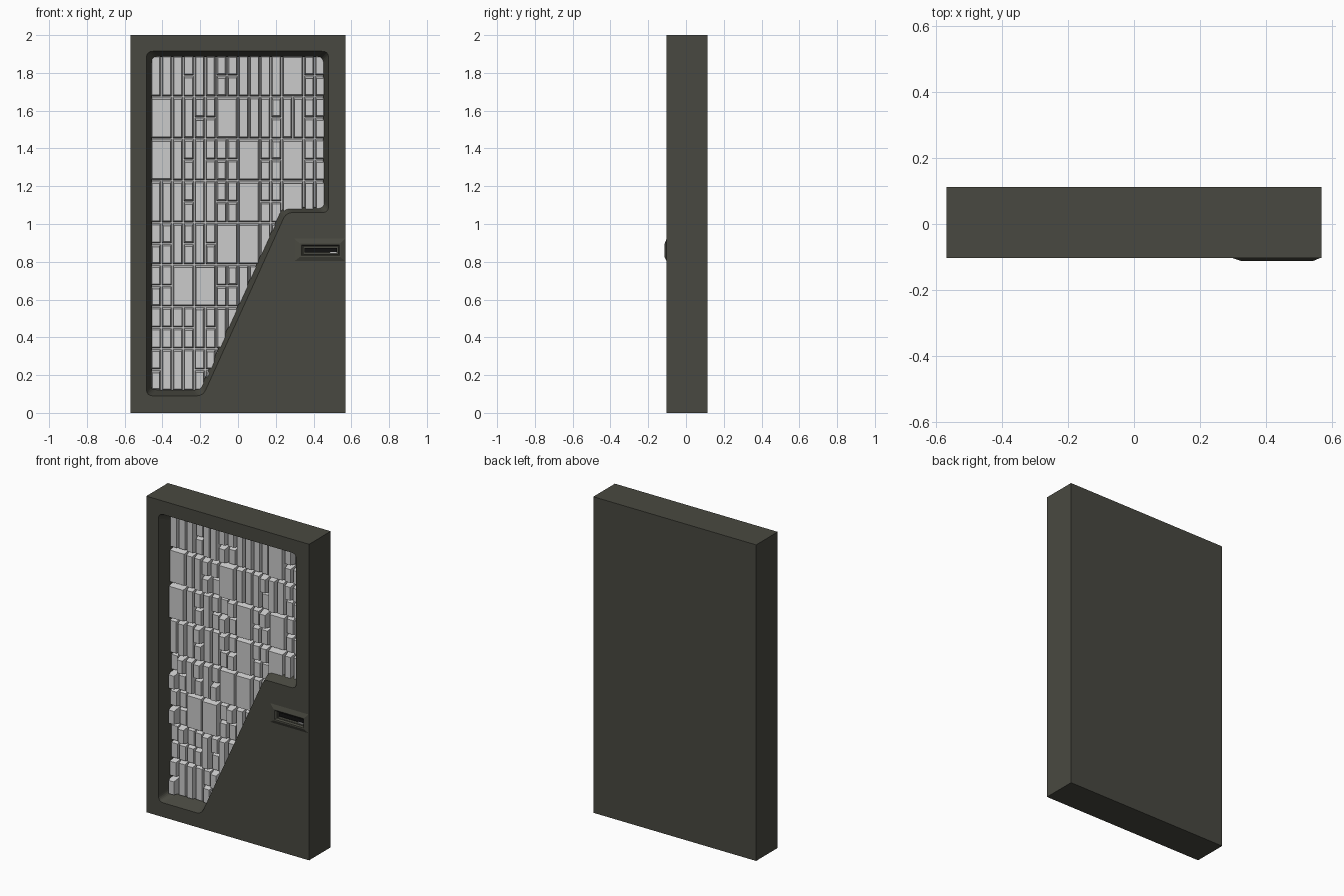
import bpy, bmesh, random
from mathutils import Vector

if "Cube" in bpy.data.objects:
    bpy.data.objects.remove(bpy.data.objects["Cube"])

random.seed(4)
FRONT, BACK = -0.103, 0.113
FLOOR = 0.012                      # y of the recess floor


def material(name, rgb):
    m = bpy.data.materials.new(name)
    m.diffuse_color = (*rgb, 1)
    m.use_nodes = True
    m.node_tree.nodes["Principled BSDF"].inputs["Base Color"].default_value = m.diffuse_color
    return m


OLIVE = material("olive_paint", (0.066, 0.066, 0.052))
BLACK = material("black", (0.006, 0.006, 0.006))


def finish(bm, name, mat=None):
    bmesh.ops.recalc_face_normals(bm, faces=bm.faces)
    me = bpy.data.meshes.new(name)
    bm.to_mesh(me)
    bm.free()
    ob = bpy.data.objects.new(name, me)
    bpy.context.collection.objects.link(ob)
    if mat:
        me.materials.append(mat)
    return ob


def loft(bm, loops):
    """Skin a list of (xz points, y) loops and cap both ends."""
    rings = [[bm.verts.new((p[0], y, p[1])) for p in pts] for pts, y in loops]
    n = len(rings[0])
    for a, b in zip(rings, rings[1:]):
        for i in range(n):
            bm.faces.new((a[i], a[(i + 1) % n], b[(i + 1) % n], b[i]))
    bm.faces.new(rings[0])
    bm.faces.new(rings[-1])


def rect(x0, x1, z0, z1):
    return [(x0, z0), (x1, z0), (x1, z1), (x0, z1)]


def inset(pts, d):
    """Move every edge of a counter-clockwise outline inward by d."""
    out = []
    for i, p in enumerate(pts):
        a = (p - pts[i - 1]).normalized()
        b = (pts[(i + 1) % len(pts)] - p).normalized()
        na, nb = Vector((-a.y, a.x)), Vector((-b.y, b.x))
        out.append(p + (na + nb) * (d / (1 + na.dot(nb))))
    return out


def rounded(pts, t, steps=6):
    out = []
    for i, p in enumerate(pts):
        a = p + (pts[i - 1] - p).normalized() * t
        b = p + (pts[(i + 1) % len(pts)] - p).normalized() * t
        for k in range(steps + 1):
            s = k / steps
            out.append(a * (1 - s) ** 2 + p * 2 * s * (1 - s) + b * s * s)
    return out


def cut(ob, cutter):
    m = ob.modifiers.new("cut", 'BOOLEAN')
    m.operation, m.object, m.solver = 'DIFFERENCE', cutter, 'EXACT'
    bpy.context.view_layer.objects.active = ob
    bpy.ops.object.modifier_apply(modifier=m.name)
    bpy.data.objects.remove(cutter)


# door slab
bm = bmesh.new()
loft(bm, [(rect(-0.57, 0.57, 0, 2), FRONT), (rect(-0.57, 0.57, 0, 2), BACK)])
slab = finish(bm, "door_slab", OLIVE)

# window recess with sloping walls
outline = [Vector(p) for p in ((-0.485, 0.09), (-0.185, 0.09), (0.255, 1.06),
                               (0.48, 1.06), (0.48, 1.915), (-0.485, 1.915))]
inner = inset(outline, 0.03)
bm = bmesh.new()
loft(bm, [(rounded(outline, 0.035), FRONT - 0.001), (rounded(inner, 0.04), -0.01),
          (rounded(inner, 0.04), FLOOR)])
cut(slab, finish(bm, "recess_cutter", OLIVE))

# handle slot in the slab
bm = bmesh.new()
slot = rect(0.346, 0.53, 0.841, 0.882)
loft(bm, [(slot, FRONT - 0.01), (slot, -0.06)])
cut(slab, finish(bm, "slot_cutter", OLIVE))

# backing panel behind the blocks
bm = bmesh.new()
back = rounded(inset(outline, 0.031), 0.04)
loft(bm, [(back, FLOOR - 0.004), (back, FLOOR + 0.002)])
finish(bm, "backing_panel")

# relief blocks, top row first: B = two columns wide, I = full height, S = split, - = solid door
rows = ["IIISIISSIIIIB-SS", "B-IISSB-IIISIISS", "B-ISISSSB-SSB-SS", "IIISIISSB-SSB-II",
        "SSISISB-B-II----", "SSB-B-SSII------", "SSSSISII--------", "SIIISSI---------"]
COL, ROW, TOP = 0.058, 0.2225, 1.8975


def block(bm, x0, x1, z0, z1, lift):
    g = 0.003
    s = 0.003 + lift * 0.08
    y = FLOOR - 0.004 - lift
    loft(bm, [(rect(x0 + g, x1 - g, z0 + g, z1 - g), FLOOR - 0.002),
              (rect(x0 + g + s, x1 - g - s, z0 + g + s, z1 - g - 2 * s), y)])


bm = bmesh.new()
for r, row in enumerate(rows):
    z1 = TOP - r * ROW
    z0 = z1 - ROW
    for c, kind in enumerate(row):
        x0 = (c - 8) * COL
        x1 = x0 + COL
        if kind == "B":
            block(bm, x0, x1 + COL, z0, z1, random.uniform(0.03, 0.05))
        elif kind == "I":
            block(bm, x0, x1, z0, z1, random.uniform(0.025, 0.05))
        elif kind == "S":
            zm = (z0 + z1) / 2
            block(bm, x0, x1, z0, zm, random.uniform(0.02, 0.055))
            block(bm, x0, x1, zm, z1, random.uniform(0.02, 0.055))
finish(bm, "relief_blocks")

# handle surround: raised bevelled frame sloping into the slot
bm = bmesh.new()
loft(bm, [(rect(0.298, 0.566, 0.803, 0.922), FRONT), (rect(0.328, 0.542, 0.825, 0.896), -0.113),
          (rect(0.335, 0.537, 0.832, 0.89), -0.112), (rect(0.347, 0.529, 0.842, 0.881), -0.1),
          (rect(0.347, 0.529, 0.842, 0.881), -0.07)])
bm.faces.ensure_lookup_table()
bmesh.ops.delete(bm, geom=[bm.faces[-2]], context='FACES_ONLY')
finish(bm, "handle_surround", OLIVE)

# black grip and small latch inside the slot
for name, pts, y, mat in (("grip", rect(0.352, 0.525, 0.849, 0.874), -0.092, BLACK),
                          ("latch", rect(0.487, 0.523, 0.844, 0.851), -0.098, None)):
    bm = bmesh.new()
    loft(bm, [(pts, y), (pts, -0.069)])
    finish(bm, "handle_" + name, mat)
